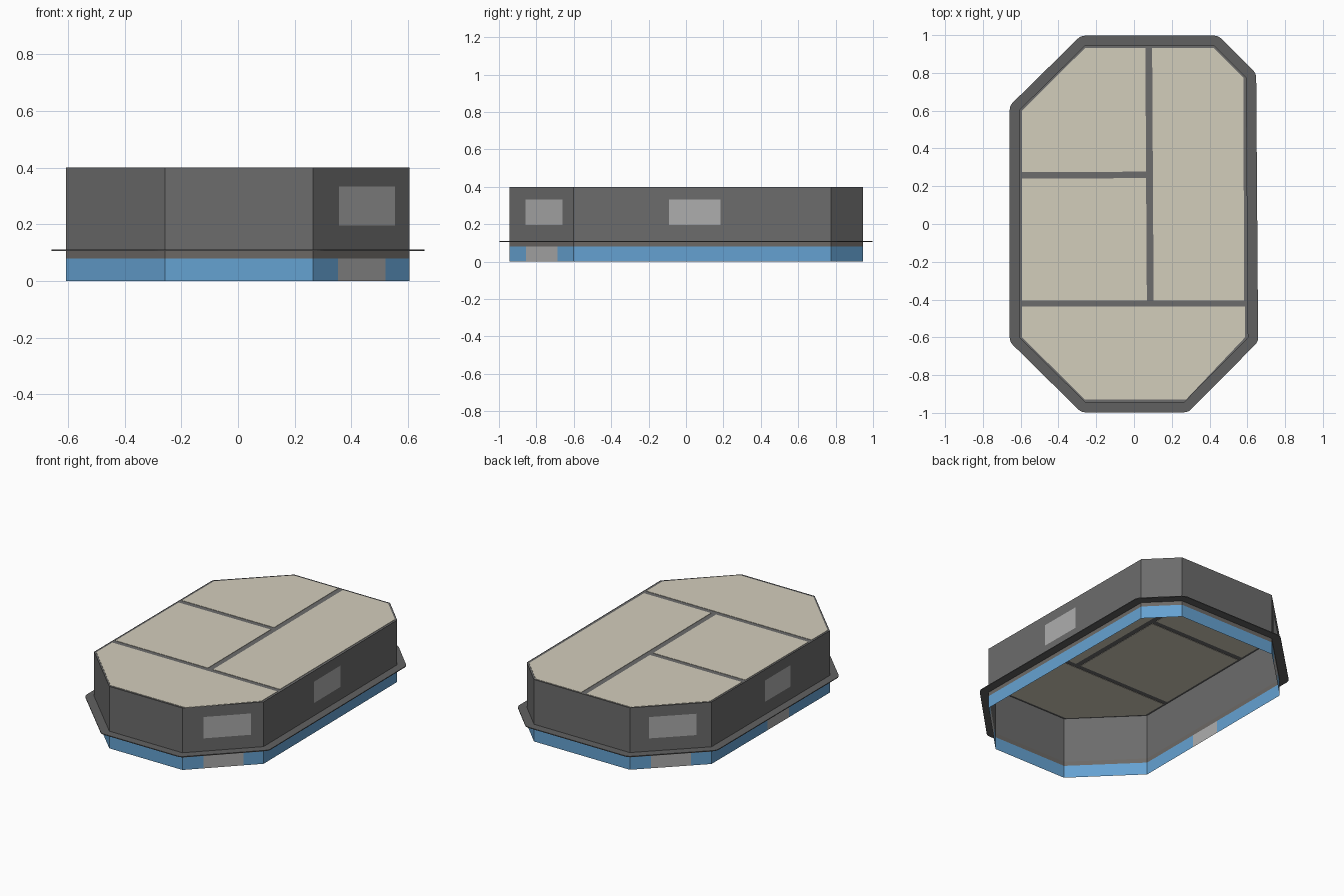
import bpy
import math
from mathutils import Vector

if "Cube" in bpy.data.objects:
    bpy.data.objects.remove(bpy.data.objects["Cube"])

# Wall outline, counter-clockwise seen from above
OUTLINE = [Vector(p) for p in [(-0.258, -0.945), (0.265, -0.945), (0.605, -0.602), (0.595, 0.775),
                               (0.425, 0.945), (-0.26, 0.945), (-0.606, 0.605), (-0.606, -0.602)]]
N = len(OUTLINE)


def material(name, rgb):
    m = bpy.data.materials.new(name)
    m.diffuse_color = (*rgb, 1)
    m.use_nodes = True
    m.node_tree.nodes["Principled BSDF"].inputs["Base Color"].default_value = m.diffuse_color
    return m


WALL = material("dark_grey", (0.15, 0.15, 0.15))
TRIM = material("trim_grey", (0.12, 0.12, 0.12))
BAND = material("warm_grey", (0.15, 0.14, 0.13))
BLUE = material("blue", (0.13, 0.36, 0.64))
PALE = material("pale_grey", (0.42, 0.42, 0.42))
BEIGE = material("beige", (0.65, 0.61, 0.50))


def make(name, verts, faces, mats, indices=None):
    me = bpy.data.meshes.new(name)
    me.from_pydata([tuple(v) for v in verts], [], faces)
    for m in mats:
        me.materials.append(m)
    if indices:
        me.polygons.foreach_set("material_index", indices)
    me.update()
    ob = bpy.data.objects.new(name, me)
    bpy.context.collection.objects.link(ob)
    return ob


def side(i):
    a, b = OUTLINE[i], OUTLINE[(i + 1) % N]
    d = (b - a).normalized()
    return a, b, Vector((d.y, -d.x))


def sheet(name, z0, z1, splits, mats, special=()):
    """Upright sheet round the outline, each side cut at the given fractions."""
    verts, faces, idx = [], [], []
    for i in range(N):
        a, b, _ = side(i)
        cuts = splits(i)
        for s, t in zip(cuts, cuts[1:]):
            p, q = a.lerp(b, s), a.lerp(b, t)
            k = len(verts)
            verts += [(*p, z0), (*q, z0), (*q, z1), (*p, z1)]
            faces.append((k, k + 1, k + 2, k + 3))
            idx.append(1 if (i, s) in special else 0)
    return make(name, verts, faces, mats, idx)


def slab(name, pts, z0, z1, mat):
    n = len(pts)
    verts = [(*p, z0) for p in pts] + [(*p, z1) for p in pts]
    faces = [tuple(range(n))[::-1], tuple(range(n, 2 * n))]
    faces += [(i, (i + 1) % n, n + (i + 1) % n, n + i) for i in range(n)]
    return make(name, verts, faces, [mat])


# Blue base panels, with a pale panel on two diagonals and the left side
def base_cuts(i):
    if i in (1, 5):
        return [0, 0.26, 0.75, 1]
    if i == 6:
        return [0, 0.1, 0.2, 0.3, 0.4, 0.475, 0.655, 0.75, 0.87, 1]
    n = 12 if i == 2 else 2 if i == 3 else 4
    return [k / n for k in range(n + 1)]


sheet("base_panels", 0, 0.08, base_cuts, [BLUE, PALE], {(1, 0.26), (5, 0.26), (6, 0.475)})

# Lower band and main wall
whole = lambda i: [0, 1]
sheet("lower_band", 0.08, 0.108, whole, [BAND])
sheet("main_wall", 0.108, 0.4, whole, [WALL])

# Thin projecting ledge with rounded corners
inner, outer = [], []
for i in range(N):
    n0, n1 = side(i - 1)[2], side(i)[2]
    a0 = math.atan2(n0.y, n0.x)
    turn = n0.angle_signed(n1)
    turn = abs(turn)
    for k in range(4):
        a = a0 + turn * k / 3
        inner.append(OUTLINE[i])
        outer.append(OUTLINE[i] + 0.052 * Vector((math.cos(a), math.sin(a))))
n = len(outer)
verts = [(*p, z) for z in (0.106, 0.111) for ring in (inner, outer) for p in ring]
faces = []
for i in range(n):
    j = (i + 1) % n
    faces.append((n + i, n + j, 3 * n + j, 3 * n + i))
    if i % 4 == 3:
        faces += [(i, j, n + j, n + i), (2 * n + i, 3 * n + i, 3 * n + j, 2 * n + j)]
    else:
        faces += [(i, n + j, n + i), (2 * n + i, 3 * n + i, 3 * n + j)]
make("ledge", verts, faces, [TRIM])

# Windows lying just proud of the walls: side, start, end
for name, i, s, t in [("window_front_right", 1, 0.26, 0.84), ("window_right", 2, 0.372, 0.572),
                      ("window_back_left", 5, 0.235, 0.815), ("window_left", 6, 0.45, 0.665)]:
    a, b, nrm = side(i)
    p, q = (a.lerp(b, f) + nrm * 0.003 for f in (s, t))
    make(name, [(*p, 0.195), (*q, 0.195), (*q, 0.333), (*p, 0.333)], [(0, 1, 2, 3)], [PALE])

# Roof sheet, showing as the rim and dividing strips
make("roof_frame", [(*p, 0.398) for p in OUTLINE], [tuple(range(N))], [WALL])

# Beige roof panels
PANELS = {
    "roof_panel_front": [(-0.26, -0.93), (0.275, -0.93), (0.588, -0.6), (0.588, -0.437), (-0.592, -0.437), (-0.592, -0.6)],
    "roof_panel_right": [(0.104, -0.404), (0.583, -0.404), (0.579, 0.775), (0.42, 0.933), (0.096, 0.933)],
    "roof_panel_middle": [(-0.592, -0.404), (0.068, -0.404), (0.064, 0.243), (-0.592, 0.24)],
    "roof_panel_back": [(-0.592, 0.275), (0.064, 0.277), (0.06, 0.933), (-0.258, 0.933), (-0.592, 0.6)],
}
for name, pts in PANELS.items():
    slab(name, pts, 0.396, 0.4, BEIGE)
